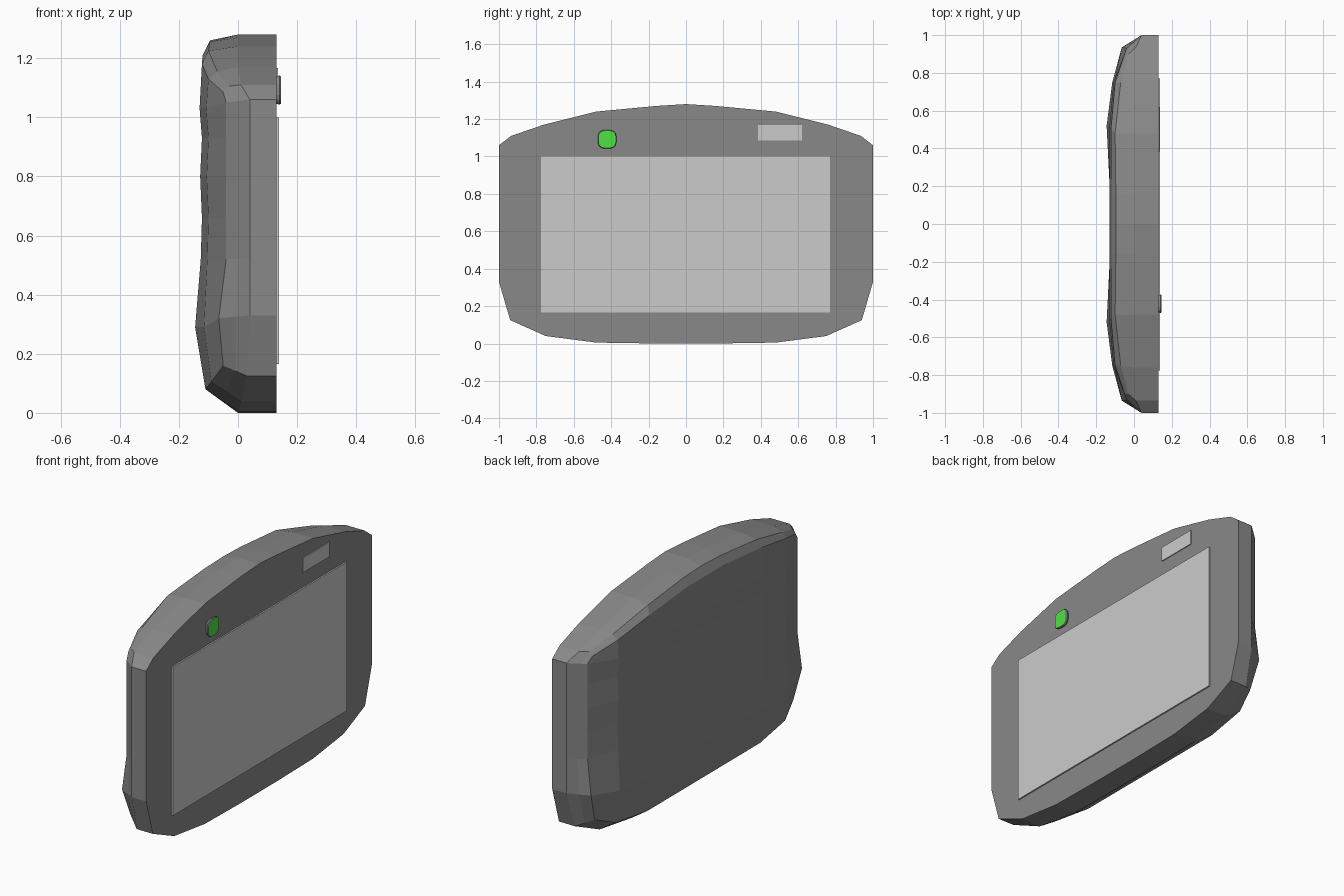
import bpy, bmesh, math
from mathutils import Vector

if "Cube" in bpy.data.objects:
    bpy.data.objects.remove(bpy.data.objects["Cube"])


def material(name, rgb):
    m = bpy.data.materials.new(name)
    m.diffuse_color = (*rgb, 1)
    m.use_nodes = True
    m.node_tree.nodes["Principled BSDF"].inputs["Base Color"].default_value = m.diffuse_color
    return m


def finish(bm, name, mats=()):
    bmesh.ops.recalc_face_normals(bm, faces=bm.faces)
    me = bpy.data.meshes.new(name)
    bm.to_mesh(me)
    bm.free()
    ob = bpy.data.objects.new(name, me)
    bpy.context.collection.objects.link(ob)
    for m in mats:
        me.materials.append(m)
    return ob


dark = material("dark_grey", (0.25, 0.25, 0.25))
green = material("green", (0.08, 0.75, 0.06))

# Housing: half cross-section rings, front to back, top centre round to bottom centre
side_z = [0.93, 0.80, 0.66, 0.52]
outline = ([(0, 1.28), (.16, 1.27), (.48, 1.24), (.76, 1.17), (.935, 1.11), (1, 1.06)]
           + [(1, z) for z in side_z]
           + [(1, .33), (.94, .125), (.75, .04), (.48, .005), (.16, 0), (0, 0)])
edge_x = [0, 0, 0, 0, .01, .04] + [.04] * 4 + [.04, .03, .01, 0, 0, 0]
front = [Vector((.13, y, z)) for y, z in outline]
rim = [Vector((x, y, z)) for x, (y, z) in zip(edge_x, outline)]
back = [Vector(p) for p in
        [(-.12, 0, 1.21), (-.12, .16, 1.21), (-.122, .5, 1.18),
         (-.10, .75, 1.13), (-.05, .9, 1.085), (-.04, .93, 1.05)]
        + [(-.04, .93, z) for z in side_z]
        + [(-.065, .935, .32), (-.05, .88, .16), (-.09, .75, .105),
           (-.11, .5, .08), (-.11, .16, .08), (-.11, 0, .08)]]
bevel = [(a + b) / 2 for a, b in zip(rim, back)]
bevel[:5] = [Vector(p) for p in
             [(-.095, 0, 1.26), (-.096, .16, 1.255), (-.1, .48, 1.225),
              (-.07, .75, 1.155), (-.03, .9, 1.105)]]

bm = bmesh.new()


def strips(rows):
    for a, b in zip(rows, rows[1:]):
        for i in range(len(a) - 1):
            bm.faces.new((a[i], a[i + 1], b[i + 1], b[i]))


rings = [[bm.verts.new(p) for p in r] for r in (front, rim, bevel, back)]
strips(rings)
bm.faces.new(rings[0])

# Gently rippled back panel with grip swellings near the bottom
b = rings[3]
cols = [0, .16, .52, .75]
rows = [b[:5]]
for i, (x, z) in enumerate(zip([-.13, -.122, -.128, -.122, -.126], [1.03] + side_z)):
    rows.append([bm.verts.new((x + (.022 if y > .6 else 0), y, z)) for y in cols] + [b[5 + i]])
rows.append([bm.verts.new((x, y, .29))
             for x, y in zip([-.127, -.127, -.145, -.115], cols)] + [b[10]])
rows.append(b[:10:-1])
strips(rows)

housing = finish(bm, "housing", [dark])
mir = housing.modifiers.new("mirror", 'MIRROR')
mir.use_axis = (False, True, False)


def panel(name, y0, y1, z0, z1, x1):
    """Thin plate standing on the front face."""
    bm = bmesh.new()
    bmesh.ops.create_cube(bm, size=1)
    for v in bm.verts:
        v.co = ((.125, x1)[v.co.x > 0], (y0, y1)[v.co.y > 0], (z0, z1)[v.co.z > 0])
    return finish(bm, name)


# Screen and small sensor window
panel("screen", -.775, .77, .165, 1.0, .138)
panel("sensor_window", .385, .62, 1.085, 1.167, .135)

# Rounded square button with a green cap and dark rim
bm = bmesh.new()
loops = []
for x, r in ((.125, .045), (.14, .050), (.145, .047)):
    loop = []
    for k in range(16):
        a = math.tau * (k + .5) / 16
        c, s = math.cos(a), math.sin(a)
        y, z = (math.copysign(abs(t) ** .65, t) * r for t in (c, s))
        loop.append(bm.verts.new((x, -.422 + y, 1.092 + z)))
    loops.append(loop)
for p, q in zip(loops, loops[1:]):
    for k in range(16):
        n = (k + 1) % 16
        bm.faces.new((p[k], p[n], q[n], q[k]))
bm.faces.new(loops[0][::-1])
cap = bm.faces.new(loops[-1])
cap.material_index = 1
finish(bm, "power_button", [dark, green])
